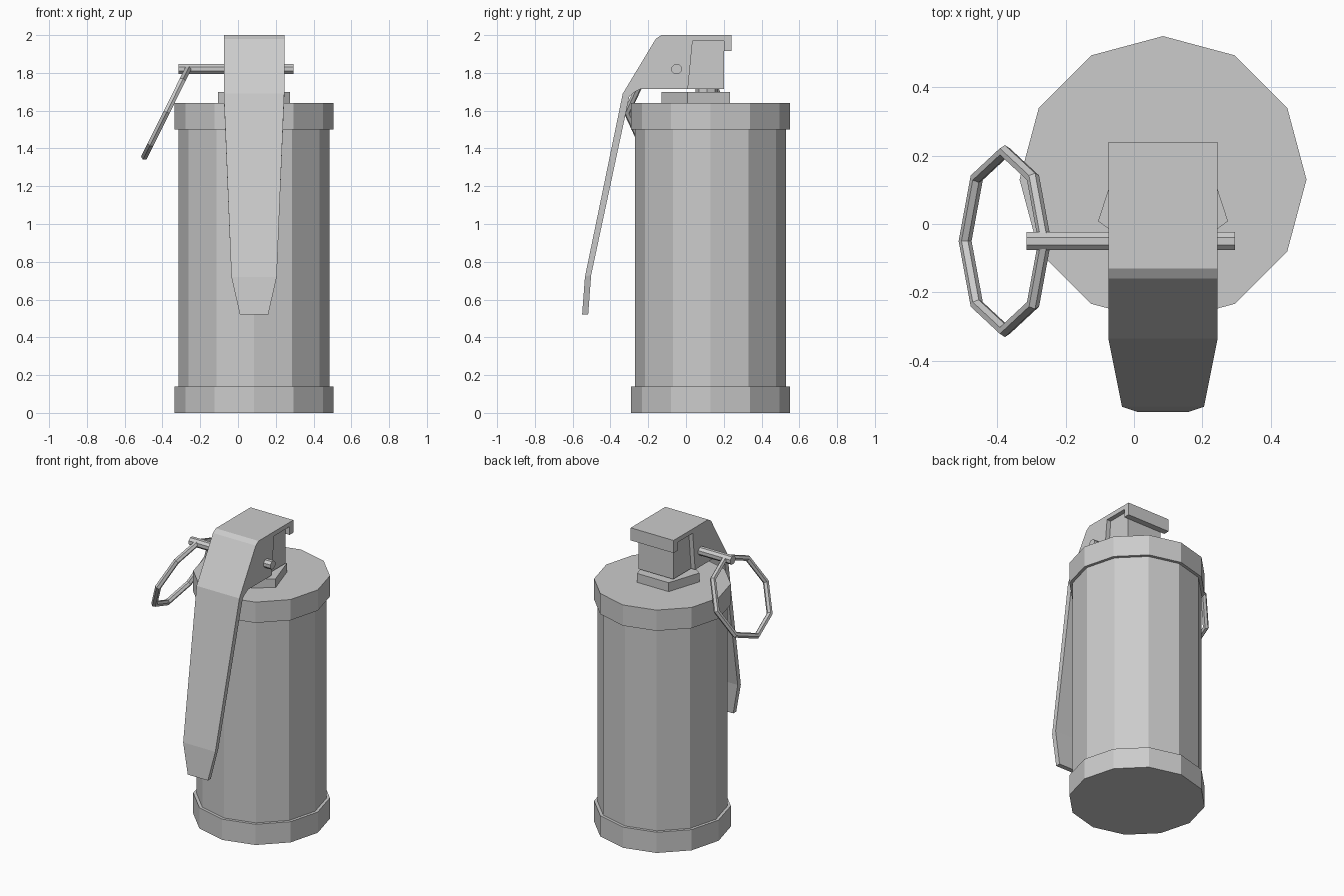
import bpy, bmesh, math
from mathutils import Matrix, Vector

if "Cube" in bpy.data.objects:
    bpy.data.objects.remove(bpy.data.objects["Cube"])

CX, CY = 0.085, 0.13


def make(name, bm):
    bmesh.ops.recalc_face_normals(bm, faces=bm.faces)
    me = bpy.data.meshes.new(name)
    bm.to_mesh(me)
    bm.free()
    ob = bpy.data.objects.new(name, me)
    bpy.context.collection.objects.link(ob)
    return ob


def lathe(name, profile, sides, x, y, start=0.0):
    """Flat-sided solid from (radius, z) rings with capped ends."""
    bm = bmesh.new()
    rings = []
    for r, z in profile:
        angles = [start + 2 * math.pi * i / sides for i in range(sides)]
        rings.append([bm.verts.new((x + r * math.cos(a), y + r * math.sin(a), z)) for a in angles])
    for a, b in zip(rings, rings[1:]):
        for i in range(sides):
            j = (i + 1) % sides
            bm.faces.new((a[i], a[j], b[j], b[i]))
    bm.faces.new(rings[0])
    bm.faces.new(rings[-1])
    return make(name, bm)


def box(name, lo, hi):
    bm = bmesh.new()
    lo, hi = Vector(lo), Vector(hi)
    bmesh.ops.create_cube(bm, size=1, matrix=Matrix.Translation((lo + hi) / 2) @ Matrix.Diagonal((*(hi - lo), 1)))
    return make(name, bm)


def plate(name, profile, x0, x1):
    """Side profile in (y, z) extruded along x."""
    bm = bmesh.new()
    f = bm.faces.new([bm.verts.new((x0, y, z)) for y, z in profile])
    new = bmesh.ops.extrude_face_region(bm, geom=[f])["geom"]
    bmesh.ops.translate(bm, vec=(x1 - x0, 0, 0), verts=[v for v in new if isinstance(v, bmesh.types.BMVert)])
    return make(name, bm)


# canister with raised end rims
lathe("canister", [(0.42, 0), (0.42, 0.14), (0.40, 0.14), (0.40, 1.5), (0.42, 1.5), (0.42, 1.64)], 12, CX, CY)

# neck plate, stem and fuse block
lathe("neck_plate", [(0.20, 1.63), (0.20, 1.70)], 5, CX, 0.07, -math.pi / 2)
lathe("stem", [(0.06, 1.69), (0.06, 1.73)], 8, CX, 0.11)
box("fuse_block", (CX - 0.13, 0.0, 1.715), (CX + 0.13, 0.2, 1.972))

# bent lever strip: outer y, z, inner y, z, half width
stations = [
    (0.24, 1.915, 0.20, 1.915, 0.16),
    (0.24, 2.00, 0.20, 1.97, 0.16),
    (-0.13, 2.00, -0.12, 1.97, 0.16),
    (-0.16, 1.98, -0.135, 1.955, 0.16),
    (-0.335, 1.69, -0.30, 1.675, 0.16),
    (-0.535, 0.72, -0.502, 0.73, 0.12),
    (-0.55, 0.52, -0.518, 0.52, 0.075),
]
bm = bmesh.new()
rings = [[bm.verts.new(p) for p in ((CX - w, oy, oz), (CX + w, oy, oz), (CX + w, iy, iz), (CX - w, iy, iz))]
         for oy, oz, iy, iz, w in stations]
for a, b in zip(rings, rings[1:]):
    for i in range(4):
        j = (i + 1) % 4
        bm.faces.new((a[i], a[j], b[j], b[i]))
bm.faces.new(rings[0])
bm.faces.new(rings[-1])
make("lever", bm)

# side flanges of the lever
flange = [(0.035, 1.97), (-0.12, 1.97), (-0.135, 1.955), (-0.30, 1.675),
          (-0.27, 1.70), (-0.24, 1.715), (0.01, 1.715)]
for side, label in ((-1, "left"), (1, "right")):
    plate("lever_flange_" + label, flange, CX + side * 0.13, CX + side * 0.16)

# safety pin
bm = bmesh.new()
bmesh.ops.create_cone(bm, cap_ends=True, segments=8, radius1=0.029, radius2=0.029, depth=0.61,
                      matrix=Matrix.Translation((-0.01, -0.05, 1.82)) @ Matrix.Rotation(math.pi / 2, 4, 'Y')
                      @ Matrix.Rotation(math.pi / 8, 4, 'Z'))
make("safety_pin", bm)

# pull ring
bpy.ops.mesh.primitive_torus_add(major_segments=8, minor_segments=6, major_radius=0.262, minor_radius=0.019,
                                 location=(-0.378, -0.05, 1.592), rotation=(0, -1.11, 0))
bpy.context.object.name = "pull_ring"
